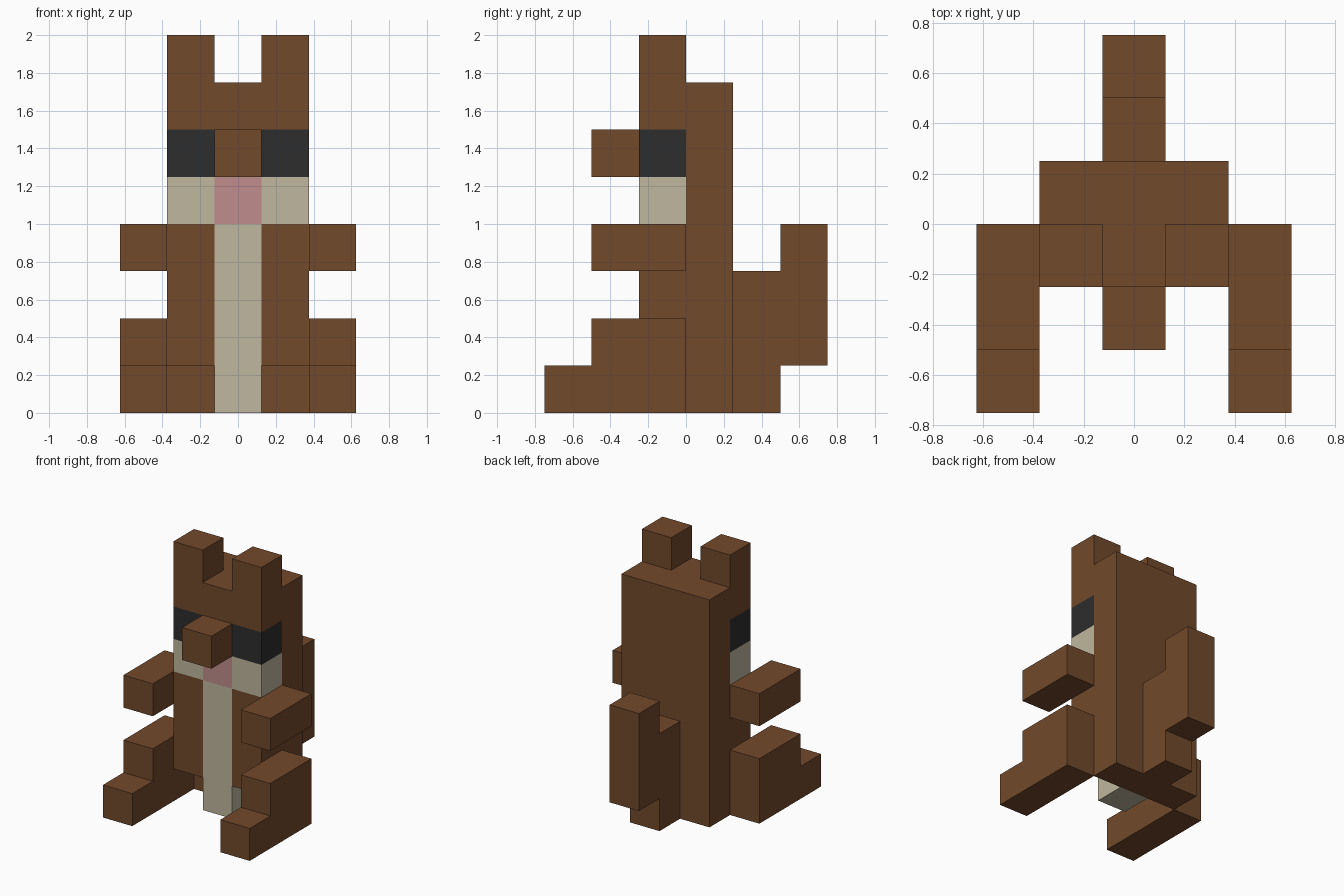
import bpy
import bmesh
from mathutils import Vector

cube = bpy.data.objects.get("Cube")
if cube:
    bpy.data.objects.remove(cube, do_unlink=True)

U = 0.25  # one block


def material(name, rgb):
    mat = bpy.data.materials.new(name)
    mat.use_nodes = True
    mat.diffuse_color = (*rgb, 1)
    bsdf = next(n for n in mat.node_tree.nodes if n.type == 'BSDF_PRINCIPLED')
    bsdf.inputs["Base Color"].default_value = (*rgb, 1)
    return mat


BROWN = material("brown fur", (0.168, 0.067, 0.025))
CREAM = material("cream fur", (0.521, 0.474, 0.342))
PINK = material("pink mouth", (0.527, 0.262, 0.262))
DARK = material("dark eye", (0.026, 0.026, 0.026))


def extrude(name, axis, profile, start, end, mat):
    """Extrude a profile, in blocks, along x (profile y, z) or y (profile x, z)."""
    def place(p, d):
        return (Vector((d, *p)) if axis == 'x' else Vector((p[0], d, p[1]))) * U
    bm = bmesh.new()
    face = bm.faces.new([bm.verts.new(place(p, start)) for p in profile])
    new = bmesh.ops.extrude_face_region(bm, geom=[face])["geom"]
    shift = place((0, 0), end - start)
    bmesh.ops.translate(bm, vec=shift, verts=[v for v in new if isinstance(v, bmesh.types.BMVert)])
    bmesh.ops.recalc_face_normals(bm, faces=bm.faces)
    mesh = bpy.data.meshes.new(name)
    bm.to_mesh(mesh)
    bm.free()
    mesh.materials.append(mat)
    obj = bpy.data.objects.new(name, mesh)
    bpy.context.collection.objects.link(obj)


def box(name, x, y, z, mat):
    """Box from ranges given in blocks."""
    extrude(name, 'x', [(y[0], z[0]), (y[1], z[0]), (y[1], z[1]), (y[0], z[1])], x[0], x[1], mat)


# Centre parts
box("back", (-1.5, 1.5), (0, 1), (0, 7), BROWN)
box("belly", (-.5, .5), (-1, 0), (0, 4), CREAM)
box("mouth", (-.5, .5), (-1, 0), (4, 5), PINK)
box("nose_bridge", (-.5, .5), (-1, 0), (5, 6), BROWN)
box("snout", (-.5, .5), (-2, -1), (5, 6), BROWN)

# Forehead and both ears in one outline
extrude("forehead_and_ears", 'y', [(-1.5, 6), (1.5, 6), (1.5, 8), (.5, 8), (.5, 7),
                                   (-.5, 7), (-.5, 8), (-1.5, 8)], -1, 0, BROWN)

# Stepped tail
extrude("tail", 'x', [(1, 0), (2, 0), (2, 1), (3, 1), (3, 4), (2, 4), (2, 3), (1, 3)],
        -.5, .5, BROWN)

# Paired parts
for side, s in (("left", 1), ("right", -1)):
    inner = sorted((.5 * s, 1.5 * s))
    outer = sorted((1.5 * s, 2.5 * s))
    box(side + "_chest", inner, (-1, 0), (1, 4), BROWN)
    box(side + "_cheek", inner, (-1, 0), (4, 5), CREAM)
    box(side + "_eye", inner, (-1, 0), (5, 6), DARK)
    box(side + "_arm", outer, (-2, 0), (3, 4), BROWN)
    extrude(side + "_leg", 'x', [(-3, 0), (0, 0), (0, 2), (-2, 2), (-2, 1), (-3, 1)],
            outer[0], outer[1], BROWN)
